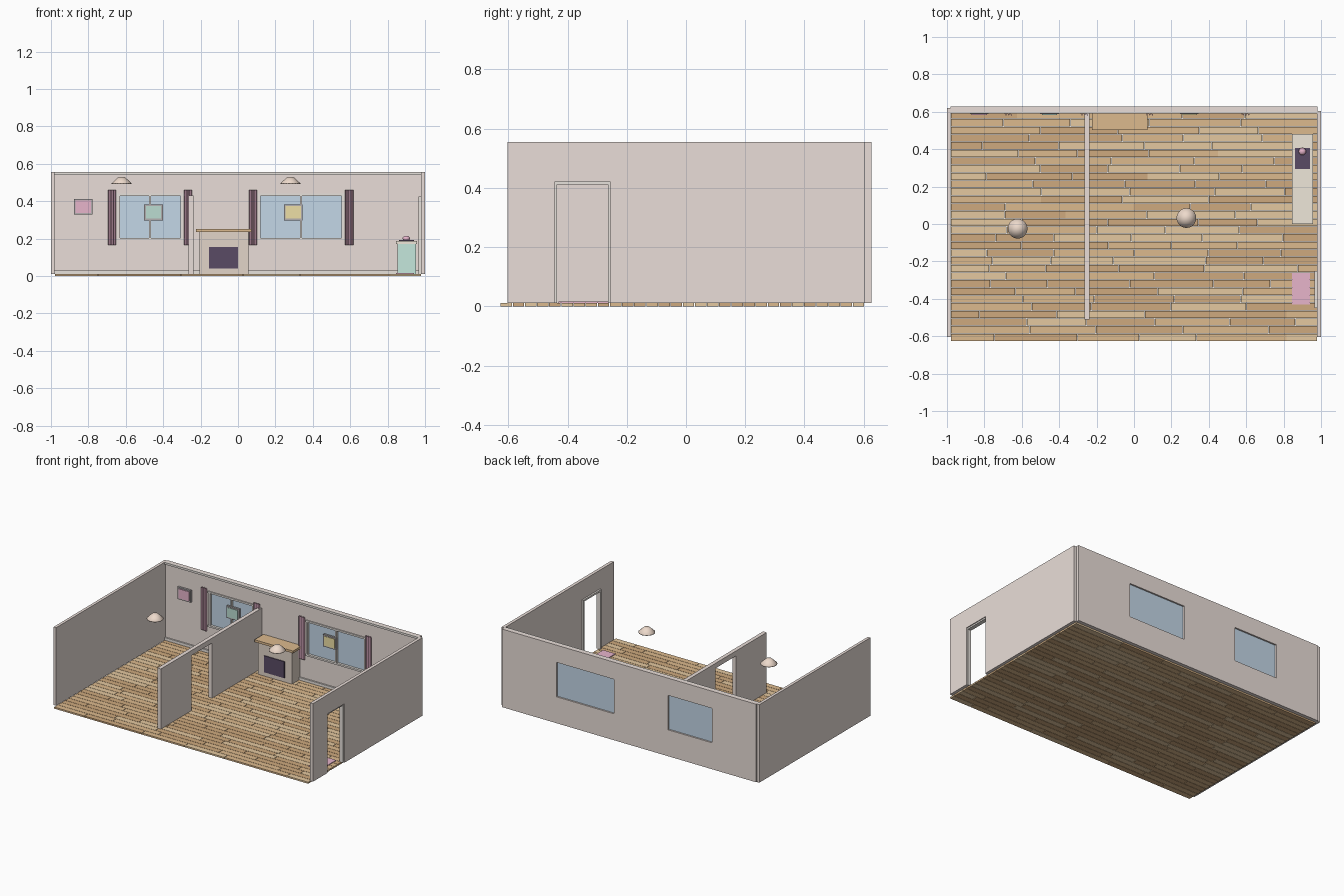
import bpy, bmesh, random
from math import sin, pi

if "Cube" in bpy.data.objects:
    bpy.data.objects.remove(bpy.data.objects["Cube"])

random.seed(4)
mats = {}
COL = dict(wall=(.82, .73, .69), trim=(.80, .76, .72), oak1=(.72, .49, .27), oak2=(.62, .40, .21),
           oak3=(.78, .58, .35), glass=(.55, .68, .80), pink=(.80, .46, .60), mint=(.56, .80, .72),
           cream=(.86, .80, .70), dark=(.10, .07, .13), stone=(.76, .66, .58), green=(.50, .72, .64),
           yellow=(.85, .74, .38), frame=(.45, .42, .43), shade=(.85, .70, .60))


def paint(ob, c):
    if c not in mats:
        mats[c] = bpy.data.materials.new(c)
        mats[c].diffuse_color = (*COL[c], 1)
    ob.data.materials.append(mats[c])


def finish(name, bm, c):
    me = bpy.data.meshes.new(name)
    bmesh.ops.recalc_face_normals(bm, faces=bm.faces)
    bm.to_mesh(me)
    bm.free()
    ob = bpy.data.objects.new(name, me)
    bpy.context.collection.objects.link(ob)
    paint(ob, c)
    return ob


def add_box(bm, x0, x1, y0, y1, z0, z1):
    vs = bmesh.ops.create_cube(bm, size=1)['verts']
    for v in vs:
        v.co = (x1 if v.co.x > 0 else x0, y1 if v.co.y > 0 else y0, z1 if v.co.z > 0 else z0)


def box(name, c, *dims):
    bm = bmesh.new()
    add_box(bm, *dims)
    return finish(name, bm, c)


def lathe(name, c, x, y, prof, n):
    bm = bmesh.new()
    rings = []
    for r, z in prof:
        rings.append(bmesh.ops.create_circle(bm, segments=n, radius=r)['verts'])
        for v in rings[-1]:
            v.co = (v.co.x + x, v.co.y + y, z)
    for a, b in zip(rings, rings[1:]):
        for i in range(n):
            j = (i + 1) % n
            bm.faces.new((a[i], a[j], b[j], b[i]))
    bm.faces.new(rings[0])
    bm.faces.new(rings[-1])
    ob = finish(name, bm, c)
    ob.data.shade_smooth()
    return ob


# plank floor: 30 rows with staggered joints, three wood tones
L, H, ROWS, G = .98, .555, 30, .0012
tones = {c: bmesh.new() for c in ('oak1', 'oak2', 'oak3')}
rw = 1.23 / ROWS
for r in range(ROWS):
    y = -.627 + r * rw
    x = -L
    end = -L + random.uniform(.15, .5)
    while x < L:
        if end > L - .1:
            end = L
        add_box(tones[random.choice(list(tones))], x + G, end - G, y + G, y + rw - G, 0, .011)
        x, end = end, end + random.uniform(.3, .5)
for c, bm in tones.items():
    finish('floor_planks_' + c, bm, c)

# back wall: piers, sills and lintels around two windows
Y0, Y1, Z0 = .602, .627, .011
windows = [(-.638, -.302), (.115, .56)]
for i, (a, b) in enumerate([(-L, -.638), (-.302, .115), (.56, L)]):
    box(f'back_wall_pier_{i}', 'wall', a, b, Y0, Y1, Z0, H)
for i, (a, b) in enumerate(windows):
    box(f'back_wall_below_{i}', 'wall', a, b, Y0, Y1, Z0, .195)
    box(f'back_wall_above_{i}', 'wall', a, b, Y0, Y1, .435, H)
    box(f'window_glass_{i}', 'glass', a, b, .611, .616, .195, .435)
    m = (a + b) / 2
    bm = bmesh.new()
    for d in [(a - .012, b + .012, .192, .204), (a - .012, b + .012, .428, .44),
              (a - .006, a + .006, .2, .432), (b - .006, b + .006, .2, .432), (m - .005, m + .005, .2, .432)]:
        add_box(bm, d[0], d[1], .594, .612, d[2], d[3])
    finish(f'window_frame_{i}', bm, 'trim')
    # pleated curtains on both sides
    for s, cx in ((0, a - .035), (1, b + .035)):
        bm = bmesh.new()
        n = 24
        pts = [(cx - .022 + .044 * k / n, .006 * sin(k / n * 6 * pi)) for k in range(n + 1)]
        loop = [(x, .585 + w) for x, w in pts] + [(x, .591 + w) for x, w in reversed(pts)]
        f = bm.faces.new([bm.verts.new((x, y, .165)) for x, y in loop])
        ext = bmesh.ops.extrude_face_region(bm, geom=[f])['geom']
        for v in ext:
            if isinstance(v, bmesh.types.BMVert):
                v.co.z = .46
        finish(f'curtain_{i}_{s}', bm, 'pink')

# crown and base trim along the back wall
box('crown_trim', 'trim', -L, L, .590, Y0, .541, H)
box('base_trim', 'trim', -L, L, .592, Y0, Z0, .03)

# side walls, right one with a doorway
box('left_wall', 'wall', -1, -L, -.603, .62, Z0, H)
box('right_wall_back', 'wall', .978, 1, -.257, .605, Z0, H)
box('right_wall_front', 'wall', .978, 1, -.603, -.442, Z0, H)
box('right_wall_over_door', 'wall', .978, 1, -.442, -.257, .422, H)
for n, d in (('front_jamb', (-.448, -.436, Z0, .422)), ('back_jamb', (-.263, -.251, Z0, .422)),
             ('head', (-.448, -.251, .412, .424))):
    box('door_' + n, 'trim', .966, .994, *d)

# partition wall with an opening
box('partition_front', 'wall', -.265, -.238, -.51, -.17, Z0, .43)
box('partition_back', 'wall', -.265, -.238, .055, .602, Z0, .43)
box('partition_lintel', 'wall', -.265, -.238, -.17, .055, .395, .43)

# fireplace
box('fireplace_body', 'stone', -.205, .055, .515, .602, Z0, .235)
box('fireplace_mantel', 'oak1', -.225, .072, .503, .602, .235, .251)
box('fireplace_opening', 'dark', -.155, 0, .509, .52, .04, .155)

# kitchen counter with hob and kettle
box('counter_base', 'mint', .852, .952, .006, .474, Z0, .172)
box('counter_top', 'cream', .845, .957, 0, .48, .172, .187)
box('hob', 'dark', .86, .94, .295, .405, .187, .192)
lathe('kettle', 'pink', .9, .388, [(.016, .192), (.02, .198), (.019, .206), (.012, .212), (.004, .215)], 16)

# door mat
box('door_mat', 'pink', .845, .94, -.43, -.262, Z0, .016)

# ceiling lamp shades
for i, (x, y) in enumerate([(-.622, -.025), (.28, .032)]):
    lathe(f'lamp_shade_{i}', 'shade', x, y, [(.053, .492), (.053, .496), (.018, .528)], 20)

# framed pictures
for i, (x, z, c) in enumerate([(-.828, .37, 'pink'), (-.452, .34, 'green'), (.295, .34, 'yellow')]):
    box(f'picture_frame_{i}', 'frame', x - .05, x + .05, .588, .602, z - .042, z + .042)
    box(f'picture_{i}', c, x - .041, x + .041, .584, .59, z - .033, z + .033)

for m in bpy.data.materials:
    if m.users and not m.is_grease_pencil:
        m.use_nodes = True
        m.node_tree.nodes["Principled BSDF"].inputs["Base Color"].default_value = m.diffuse_color
